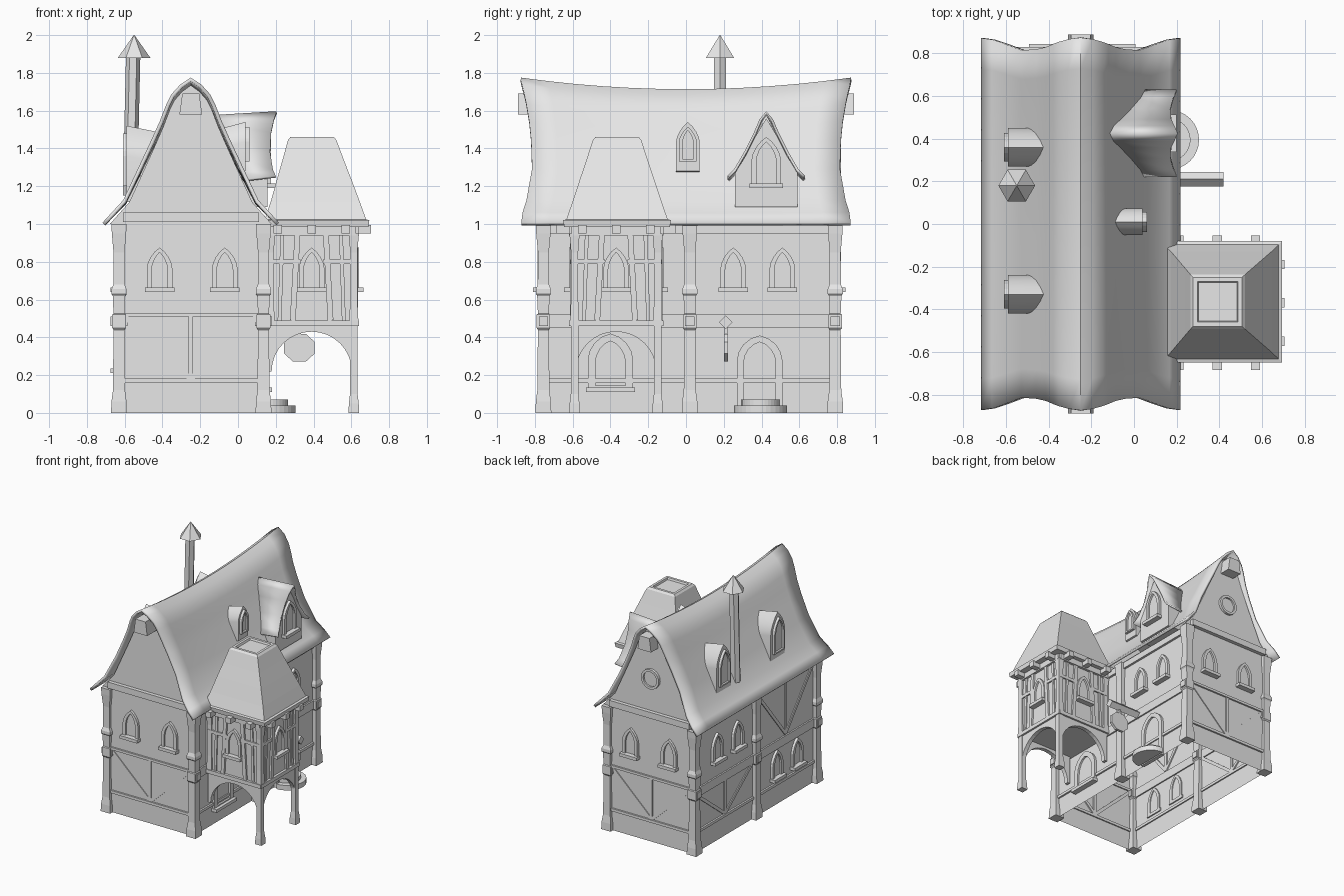
import bpy, bmesh, math
from mathutils import Vector, Matrix

if "Cube" in bpy.data.objects:
    bpy.data.objects.remove(bpy.data.objects["Cube"])

GREY = bpy.data.materials.new("plain_grey")
GREY.use_nodes = True
GREY.diffuse_color = (0.8, 0.8, 0.8, 1)
GREY.node_tree.nodes["Principled BSDF"].inputs["Base Color"].default_value = (0.8, 0.8, 0.8, 1)


def loft(name, rings, cap=True, loop=False, closed=True, smooth=False, thick=0):
    """Skin a list of equal-length point rings."""
    bm = bmesh.new()
    vs = [[bm.verts.new(p) for p in r] for r in rings]
    n = len(rings[0])
    for i in range(len(vs) if loop else len(vs) - 1):
        a, b = vs[i], vs[(i + 1) % len(vs)]
        for j in range(n if closed else n - 1):
            k = (j + 1) % n
            bm.faces.new((a[j], a[k], b[k], b[j]))
    if cap and not loop:
        bm.faces.new(vs[0])
        bm.faces.new(vs[-1])
    bmesh.ops.recalc_face_normals(bm, faces=bm.faces)
    me = bpy.data.meshes.new(name)
    bm.to_mesh(me)
    bm.free()
    me.materials.append(GREY)
    ob = bpy.data.objects.new(name, me)
    bpy.context.collection.objects.link(ob)
    if thick:
        mod = ob.modifiers.new("thickness", "SOLIDIFY")
        mod.thickness, mod.offset = thick, 0
    if smooth:
        bpy.ops.object.select_all(action="DESELECT")
        ob.select_set(True)
        bpy.context.view_layer.objects.active = ob
        bpy.ops.object.shade_smooth_by_angle(angle=math.radians(35))
    return ob


def wall_frame(out, dist):
    """Local axes of a wall: u along it, v up, w outward."""
    o, z = Vector(out), Vector((0, 0, 1))
    m = Matrix((z.cross(o), z, o)).transposed().to_4x4()
    m.translation = o * dist
    return m


def ring(m, pts, w):
    return [m @ Vector((u, v, w)) for u, v in pts]


def prism(name, m, pts, w0, w1, **kw):
    return loft(name, [ring(m, pts, w0), ring(m, pts, w1)], **kw)


def rect(u0, v0, u1, v1):
    return [(u0, v0), (u1, v0), (u1, v1), (u0, v1)]


def beam(name, m, p, q, width, depth):
    p, q = Vector(p), Vector(q)
    d = (q - p).normalized() * width / 2
    n = Vector((-d.y, d.x))
    prism(name, m, [p - n, q - n, q + n, p + n], -0.01, depth)


def post(name, x, y, profile, **kw):
    loft(name, [[(x + sx * h, y + sy * h, z) for sx, sy in CORNERS] for z, h in profile], **kw)


def arch(u, z, w, h, rise, point=0.5):
    """Arched outline; point blends a round head into a pointed one."""
    pts = [(u - w / 2, z), (u + w / 2, z)]
    for i in range(9):
        a = math.pi * i / 8
        c, s = math.cos(a), math.sin(a)
        s = (1 - point) * s + point * (1 - abs(c)) ** 0.8
        pts.append((u + w / 2 * c, z + h - rise + rise * s))
    return pts


def opening(name, m, u, z, w, h, rise, point=0.5, t=0.025, sill=True):
    outer = arch(u, z, w, h, rise, point)
    inner = arch(u, z + t * 0.6, w - 2 * t, h - 1.6 * t, rise * 0.85, point)
    loft(name + "_frame", [ring(m, outer, -0.01), ring(m, outer, 0.02),
                           ring(m, inner, 0.02), ring(m, inner, -0.01)], loop=True)
    prism(name + "_pane", m, inner, -0.002, 0.005)
    if sill:
        prism(name + "_sill", m, rect(u - w / 2 - 0.01, z - 0.01, u + w / 2 + 0.01, z + 0.015), -0.01, 0.045)


CORNERS = [(-1, -1), (1, -1), (1, 1), (-1, 1)]
FRONT, RIGHT = wall_frame((0, -1, 0), 0.765), wall_frame((1, 0, 0), 0.135)
BACK, LEFT = wall_frame((0, 1, 0), 0.80), wall_frame((-1, 0, 0), 0.63)
CX = -0.25

# House walls, open underneath
loft("house_walls", [[(-0.63, -0.765, z), (0.135, -0.765, z), (0.135, 0.8, z), (-0.63, 0.8, z)]
                     for z in (0, 1.02)], cap=False)
POST = [(0, .042), (.06, .04), (.12, .032), (.44, .029), (.45, .036), (.52, .036), (.525, .029),
        (.62, .033), (.63, .04), (.655, .04), (.68, .03), (.85, .029), (.95, .038), (1.0, .04)]
for x in (-0.63, 0.135):
    for y in (-0.755, 0.02, 0.79):
        post("timber_post", x, y, POST)
        for s in (-1, 1):
            loft("post_block", [[(x + s * d, y - .024, z0) for z0 in (.46,)] +
                                [(x + s * d, y + .024, .46), (x + s * d, y + .024, .51), (x + s * d, y - .024, .51)]
                                for d in (0.02, 0.045)])

# Horizontal timbers round the walls
for m, u0, u1 in ((FRONT, -.63, .13), (BACK, -.13, .63), (RIGHT, -.76, .79), (LEFT, -.79, .76)):
    beam("plinth_rail", m, (u0, .17), (u1, .17), .022, .014)
    if m in (RIGHT, LEFT):
        beam("floor_rail", m, (u0, .485), (u1, .485), .07, .012)
        beam("eave_rail", m, (u0, .975), (u1, .975), .05, .018)
    else:
        beam("floor_rail", m, (u0, .52), (u1, .52), .02, .014)
        beam("gable_rail", m, (u0 + .02, 1.035), (u1 - .02, 1.035), .05, .03)


def braces(m, u0, u1, z0, z1):
    mid = (u0 + u1) / 2
    beam("brace_upright", m, (mid, z0), (mid, z1), .025, .008)
    for u in (u0, u1):
        beam("diagonal_brace", m, (u, z1), (mid, z0), .025, .007)


braces(FRONT, -.60, .10, .18, .51)
braces(BACK, -.10, .60, .18, .51)
braces(LEFT, -.75, -.06, .18, .45)
braces(LEFT, .03, .71, .53, .95)

# Windows and doors of the house
for m, spots in ((FRONT, (-.415, -.07)), (BACK, (.415, .07)), (RIGHT, (.25, .51)), (LEFT, (-.25, -.51))):
    for u in spots:
        opening("window", m, u, .65, .135, .225, .11)
for u in (.25, .51):
    opening("lower_window", LEFT, u, .22, .135, .225, .11)
opening("arched_window", RIGHT, -.4, .12, .24, .30, .14, .2, .04)
opening("door", RIGHT, .39, 0, .24, .41, .13, .2, .035, False)
for r, z0, z1 in ((.14, 0, .04), (.10, .04, .07)):
    pts = [(.165 + r * math.cos(a), .395 + r * math.sin(a))
           for a in [math.pi * (i / 16 - .5) for i in range(17)]]
    loft("door_step", [[(x, y, z) for x, y in pts] for z in (z0, z1)])

# Sagging main roof with curved rakes: half width, height, reach in y
ROOF = [(.46, 1.0, .872), (.41, 1.055, .865), (.35, 1.12, .845), (.27, 1.29, .815), (.20, 1.44, .82),
        (.155, 1.54, .83), (.12, 1.63, .845), (.095, 1.68, .855), (.05, 1.73, .868), (0, 1.765, .875)]
PROFILE = [(-a, z, e) for a, z, e in ROOF] + [(a, z, e) for a, z, e in ROOF[-2::-1]]
rows = []
for i in range(13):
    s = i / 6 - 1
    rows.append([(CX + a, s * e, 1 + (z - 1) * (.92 + .08 * s * s)) for a, z, e in PROFILE])
loft("main_roof", rows, cap=False, closed=False, smooth=True, thick=.02)
for m, c in ((FRONT, CX), (BACK, -CX)):
    prism("gable_wall", m, [(c + a * .93, 1 + (z - 1) * .96) for a, z, e in PROFILE], -.02, 0)
    loft("ridge_beam", [ring(m, [(c - .06, 1.58), (c + .06, 1.58), (c + .045, 1.69), (c - .045, 1.69)], w)
                        for w in (-.2, .89 - m.translation.length)])
disc = [[(.25 + r * math.cos(i * math.pi / 10), 1.32 + r * math.sin(i * math.pi / 10)) for i in range(20)]
        for r in (.08, .06)]
loft("round_window_frame", [ring(BACK, disc[k], w) for k, w in ((0, -.01), (0, .02), (1, .02), (1, -.01))], loop=True)
prism("round_window_pane", BACK, disc[1], -.002, .006)


# Small arched dormers, their tops falling towards the ridge
def dormer(out, dist, u, z, w, h, depth):
    m = wall_frame(out, dist)
    pts = arch(u, z, w, h, h * .4, .6)
    loft("small_dormer", [ring(m, pts, 0), ring(m, [(p, q - .04) for p, q in pts], -depth)], smooth=True)
    opening("dormer_window", m, u, z + h * .2, w * .75, h * .7, h * .3, .6, .018, False)


dormer((1, 0, 0), .04, .01, 1.28, .125, .26, .15)
dormer((-1, 0, 0), .59, -.36, 1.12, .18, .40, .2)
dormer((-1, 0, 0), .59, .33, 1.12, .18, .40, .2)

# Large gabled dormer: half width, height, front x, back x
BIG = [(.2, 1.25, .20, .03), (.165, 1.285, .185, .0), (.11, 1.38, .17, -.04), (.06, 1.48, .175, -.08),
       (.03, 1.55, .19, -.11), (0, 1.59, .205, -.13)]
half = [(-a, z, f, b) for a, z, f, b in BIG] + BIG[-2::-1]
loft("dormer_roof", [[(f, .425 + a, z) for a, z, f, b in half], [(b, .425 + a, z - .02) for a, z, f, b in half]],
     cap=False, closed=False, smooth=True, thick=.014)
gable = wall_frame((1, 0, 0), .155)
prism("dormer_wall", gable, [(.26, 1.09), (.59, 1.09), (.59, 1.27), (.535, 1.36), (.485, 1.46), (.425, 1.56),
                             (.365, 1.46), (.315, 1.36), (.26, 1.27)], -.3, 0)
opening("dormer_window", gable, .425, 1.20, .155, .26, .12)

# Leaning chimney with a pointed cap
def hexagon(x, r, z):
    return [(x + r * math.cos(i * math.pi / 3), .18 + r * math.sin(i * math.pi / 3), z) for i in range(6)]


loft("chimney", [hexagon(-.572, .038, 1.15), hexagon(-.555, .038, 1.89)])
loft("chimney_cap", [hexagon(-.55, .086, 1.88), hexagon(-.55, .002, 2.0)])

# Corner tower on arches
TX, TY = .39, -.37
loft("tower_walls", [[(.12, -.6, z), (.62, -.6, z), (.62, -.14, z), (.12, -.14, z)] for z in (.45, 1.0)])
for y in (-.59, -.15):
    post("tower_leg", .613, y, [(0, .028), (.05, .026), (.1, .02), (.47, .02)])
    for x in (.17, .613):
        post("tower_post", x, y, [(.49, .024), (.6, .019), (.85, .019), (.95, .027)])
for out, dist, c in (((0, -1, 0), .6, TX), ((1, 0, 0), .62, TY), ((0, 1, 0), -.14, -TX)):
    m = wall_frame(out, dist)
    curve = [(c - .212 * math.cos(math.pi * i / 16), .22 + .21 * math.sin(math.pi * i / 16)) for i in range(17)]
    prism("tower_arch", m, [(c - .235, .47), (c - .235, .22)] + curve + [(c + .235, .22), (c + .235, .47)], -.028, .005)
    beam("tower_sill_rail", m, (c - .245, .475), (c + .245, .475), .03, .02)
    beam("tower_top_rail", m, (c - .235, .965), (c + .235, .965), .05, .02)
    for s in (-1, 1):
        beam("tower_cross_rail", m, (c + s * .06, .80), (c + s * .23, .80), .025, .012)
        beam("tower_stud", m, (c + s * .10, .49), (c + s * .075, .95), .03, .015)
        beam("tower_outer_stud", m, (c + s * .17, .49), (c + s * .155, .95), .02, .009)
    opening("tower_window", m, c, .65, .135, .225, .11)
    for d in (-.18, 0, .18):
        prism("eave_bracket", m, rect(c + d - .022, .95, c + d + .022, .995), -.02, .085)
TOWER_ROOF = [(.985, .28), (1.02, .285), (1.025, .268), (1.12, .235), (1.236, .197), (1.34, .162), (1.445, .128),
              (1.46, .115), (1.46, .095), (1.445, .09)]
loft("tower_roof", [[(.41 - max(0, z - 1.1) * .05 + sx * h, -.365 + sy * h, z) for sx, sy in CORNERS]
                    for z, h in TOWER_ROOF])

# Hanging sign
arm = wall_frame((1, 0, 0), .1)
prism("sign_arm", arm, [(.175, .48), (.21, .445), (.245, .48), (.21, .515)], 0, .32)
board = [(.325 + .088 * math.cos((i + .5) * math.pi / 4), .345 + .08 * math.sin((i + .5) * math.pi / 4)) for i in range(8)]
loft("sign_board", [[(x, y, z) for x, z in board] for y in (.2, .222)])
loft("sign_hanger", [[(.325 + sx * .008, .211 + sy * .008, z) for sx, sy in CORNERS] for z in (.40, .47)])
